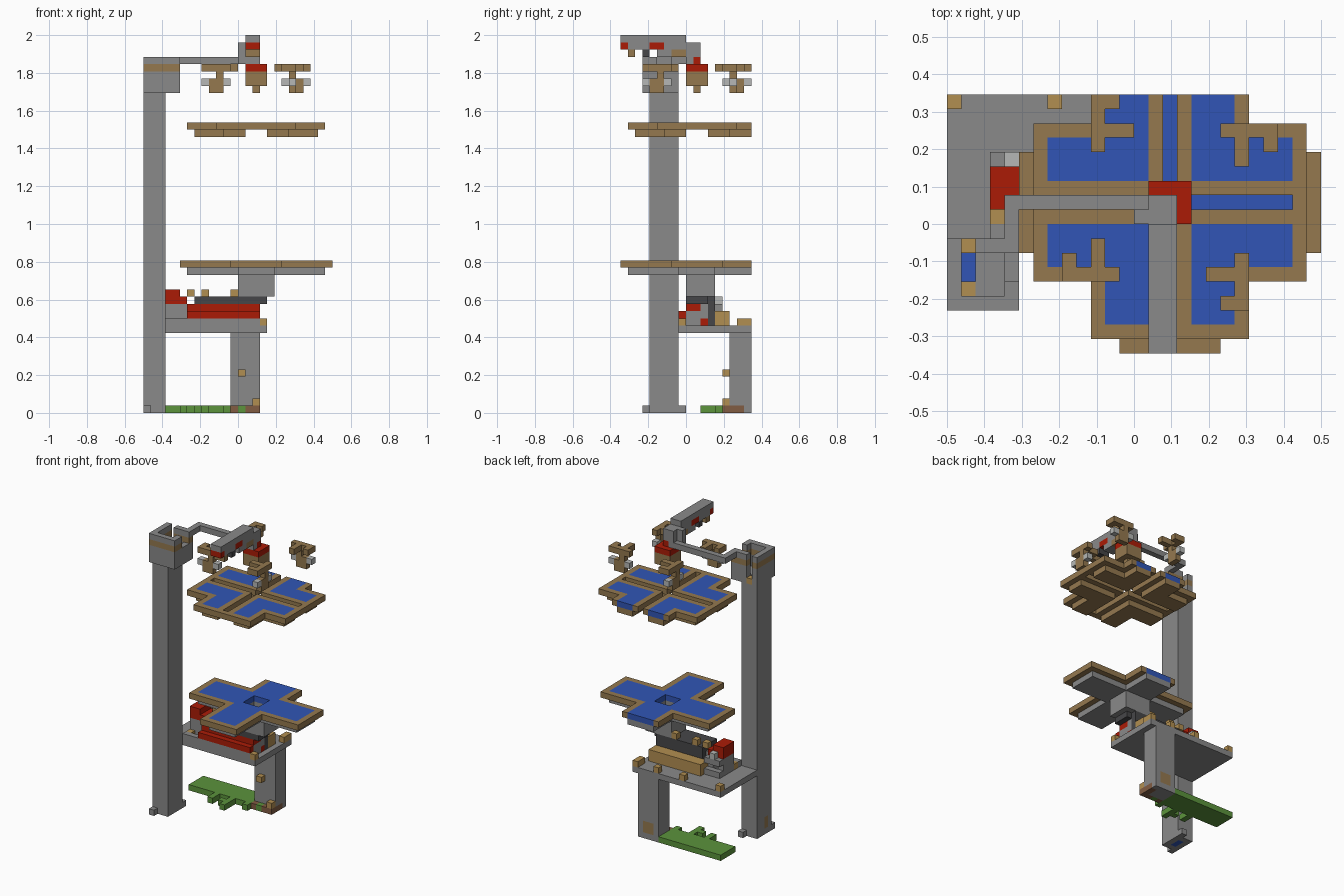
import bpy
import bmesh
from mathutils import Vector

cube = bpy.data.objects.get("Cube")
if cube:
    bpy.data.objects.remove(cube)

UNIT = 2 / 52            # edge of one block
DEPTH = 18               # blocks along y
ORIGIN = Vector((-13, -9, 0))

SHADES = {
    "grey": (136, 136, 136), "dark grey": (72, 72, 74), "pale grey": (180, 182, 180),
    "timber": (147, 120, 80), "light timber": (176, 141, 82), "red": (170, 33, 15),
    "water blue": (52, 86, 180), "leaf green": (92, 146, 62), "brown": (128, 92, 68),
}
MATS = list(SHADES)
for label, rgb in SHADES.items():
    mat = bpy.data.materials.new(label)
    colour = [(c / 255) ** 2.2 for c in rgb] + [1]
    mat.use_nodes = True
    mat.diffuse_color = colour
    mat.node_tree.nodes["Principled BSDF"].inputs["Base Color"].default_value = colour


def box(cells, shade, x, y, z, turns=0):
    """Fill a range of blocks; shade None carves. turns = quarter turns about the flower axis."""
    for _ in range(turns):
        x, y = (26 - y[1], 26 - y[0]), (x[0] - 5, x[1] - 5)
    for i in range(*x):
        for j in range(y[0], min(y[1], DEPTH)):
            for k in range(*z):
                if shade:
                    cells[i, j, k] = shade
                else:
                    cells.pop((i, j, k), None)


def block(cells, shade, i, j, k):
    box(cells, shade, (i, i + 1), (j, j + 1), (k, k + 1))


def cross(cells, shade, half_length, half_width, z):
    """Plus shape round the flower axis, sizes in half blocks."""
    for a, b in ((half_length, half_width), (half_width, half_length)):
        box(cells, shade, ((31 - a) // 2, (31 + a) // 2), (max(0, (21 - b) // 2), (21 + b) // 2), z)


def build(name, cells):
    """Skin the filled blocks with their outer faces only."""
    bm = bmesh.new()
    verts = {}
    for cell, shade in cells.items():
        for axis in range(3):
            for side in (0, 1):
                near = list(cell)
                near[axis] += 2 * side - 1
                if tuple(near) in cells:
                    continue
                loop = []
                for a, b in ((0, 0), (1, 0), (1, 1), (0, 1)):
                    p = list(cell)
                    p[axis] += side
                    p[(axis + 1) % 3] += a
                    p[(axis + 2) % 3] += b
                    p = tuple(p)
                    if p not in verts:
                        verts[p] = bm.verts.new((Vector(p) + ORIGIN) * UNIT)
                    loop.append(verts[p])
                face = bm.faces.new(loop if side else loop[::-1])
                face.material_index = MATS.index(shade)
    bmesh.ops.dissolve_limit(bm, angle_limit=0.01, verts=bm.verts, edges=bm.edges,
                             delimit={'MATERIAL'})
    mesh = bpy.data.meshes.new(name)
    bm.to_mesh(mesh)
    bm.free()
    for label in MATS:
        mesh.materials.append(bpy.data.materials[label])
    bpy.context.collection.objects.link(bpy.data.objects.new(name, mesh))


# tall hollow tower with a lookout box on top
c = {}
box(c, "grey", (0, 3), (4, 8), (0, 44))
box(c, "grey", (0, 5), (3, 8), (44, 49))
box(c, "timber", (0, 5), (3, 8), (47, 48))
box(c, None, (1, 4), (4, 7), (45, 49))
box(c, None, (4, 5), (5, 7), (47, 49))
box(c, None, (1, 2), (7, 8), (45, 49))
box(c, None, (1, 2), (5, 7), (1, 45))
box(c, "water blue", (1, 2), (5, 7), (0, 1))
box(c, "timber", (0, 1), (5, 6), (1, 3))
for j in (4, 7):
    block(c, "light timber", 1, j, 44)
block(c, "grey", 0, 3, 0)
block(c, "grey", 2, 8, 0)
build("tower", c)

# short pillar and deck
c = {}
box(c, "grey", (12, 16), (15, 18), (0, 11))
box(c, "timber", (13, 15), (17, 18), (1, 3))
box(c, "brown", (12, 16), (14, 15), (0, 1))
box(c, "brown", (15, 16), (14, 17), (0, 1))
block(c, "leaf green", 13, 14, 0)
block(c, "light timber", 15, 14, 1)
block(c, "light timber", 13, 14, 5)
box(c, "grey", (0, 17), (8, 18), (11, 12))
for i, j in ((0, 17), (7, 17), (12, 17), (16, 17), (16, 16), (16, 8), (3, 9)):
    block(c, "light timber", i, j, 12)
build("deck", c)

# grass strip with loose bushes
c = {}
box(c, "leaf green", (0, 12), (14, 18), (0, 1))
for i, j in ((5, 12), (5, 13), (7, 12), (8, 11), (8, 12), (8, 13), (11, 13)):
    block(c, "leaf green", i, j, 0)
build("grass", c)

# engine on the deck
c = {}
box(c, "grey", (6, 16), (9, 12), (12, 15))
box(c, "grey", (3, 16), (8, 9), (12, 13))
box(c, "red", (6, 16), (8, 9), (13, 14))
box(c, "red", (6, 16), (9, 11), (14, 15))
box(c, "red", (15, 16), (11, 12), (12, 13))
box(c, "dark grey", (7, 16), (12, 13), (12, 16))
box(c, "dark grey", (7, 17), (9, 12), (15, 16))
box(c, "light timber", (6, 16), (13, 15), (12, 14))
for i in (6, 8, 12):
    block(c, "light timber", i, 12, 16)
build("engine", c)

# engine gear with a red cap
c = {}
box(c, "grey", (3, 6), (10, 14), (12, 15))
box(c, None, (4, 5), (11, 13), (12, 14))
box(c, None, (3, 6), (13, 14), (13, 14))
box(c, "red", (3, 6), (10, 13), (15, 16))
box(c, "red", (3, 5), (10, 13), (16, 17))
block(c, "pale grey", 4, 13, 15)
build("engine_gear", c)

# lower cross pool on its stem
c = {}
cross(c, "grey", 19, 5, (19, 20))
cross(c, "timber", 21, 7, (20, 21))
cross(c, "water blue", 19, 5, (20, 21))
box(c, "timber", (13, 18), (8, 13), (20, 21))
box(c, "water blue", (13, 18), (8, 13), (20, 21))
box(c, None, (14, 17), (9, 12), (19, 21))
box(c, "grey", (13, 18), (9, 13), (16, 19))
build("lower_pool", c)

# upper cross pool, split in four quarters
c = {}
cross(c, "timber", 17, 9, (38, 39))
box(c, None, (14, 17), (0, 18), (38, 39))
box(c, None, (0, 26), (9, 12), (38, 39))
cross(c, "timber", 19, 11, (39, 40))
cross(c, "water blue", 17, 9, (39, 40))
box(c, "timber", (14, 17), (1, 18), (39, 40))
box(c, "timber", (6, 25), (9, 12), (39, 40))
box(c, None, (15, 16), (2, 18), (39, 40))
box(c, None, (7, 24), (10, 11), (39, 40))
build("upper_pool", c)

# four hanging rotor pieces
for turn in range(4):
    c = {}
    box(c, "timber", (8, 12), (5, 6), (47, 48), turn)
    box(c, "timber", (10, 11), (6, 8), (47, 48), turn)
    box(c, "timber", (8, 9), (6, 7), (47, 48), turn)
    box(c, "pale grey", (8, 12), (5, 6), (45, 46), turn)
    box(c, "timber", (9, 11), (5, 6), (44, 45), turn)
    box(c, "timber", (10, 11), (5, 6), (45, 47), turn)
    box(c, "timber", (9, 10), (5, 6), (45, 46), turn)
    build("rotor_piece", c)

# red hub under the arm
c = {}
box(c, "timber", (14, 17), (9, 12), (45, 47))
box(c, "red", (14, 17), (9, 12), (47, 48))
block(c, "timber", 15, 10, 44)
build("hub", c)

# arm from the lookout, with the crane head
c = {}
box(c, "grey", (4, 16), (10, 11), (48, 49))
box(c, "grey", (4, 5), (8, 11), (48, 49))
box(c, "grey", (13, 16), (9, 10), (48, 51))
box(c, "grey", (14, 16), (10, 11), (49, 51))
box(c, "red", (15, 16), (10, 11), (48, 49))
box(c, "grey", (14, 16), (0, 9), (50, 52))
box(c, "grey", (14, 16), (5, 9), (49, 50))
box(c, "timber", (14, 16), (7, 9), (49, 50))
box(c, "timber", (14, 16), (1, 2), (49, 50))
box(c, "dark grey", (14, 16), (3, 4), (49, 50))
box(c, "red", (14, 16), (0, 1), (50, 51))
box(c, "red", (14, 16), (4, 6), (50, 51))
build("crane", c)
